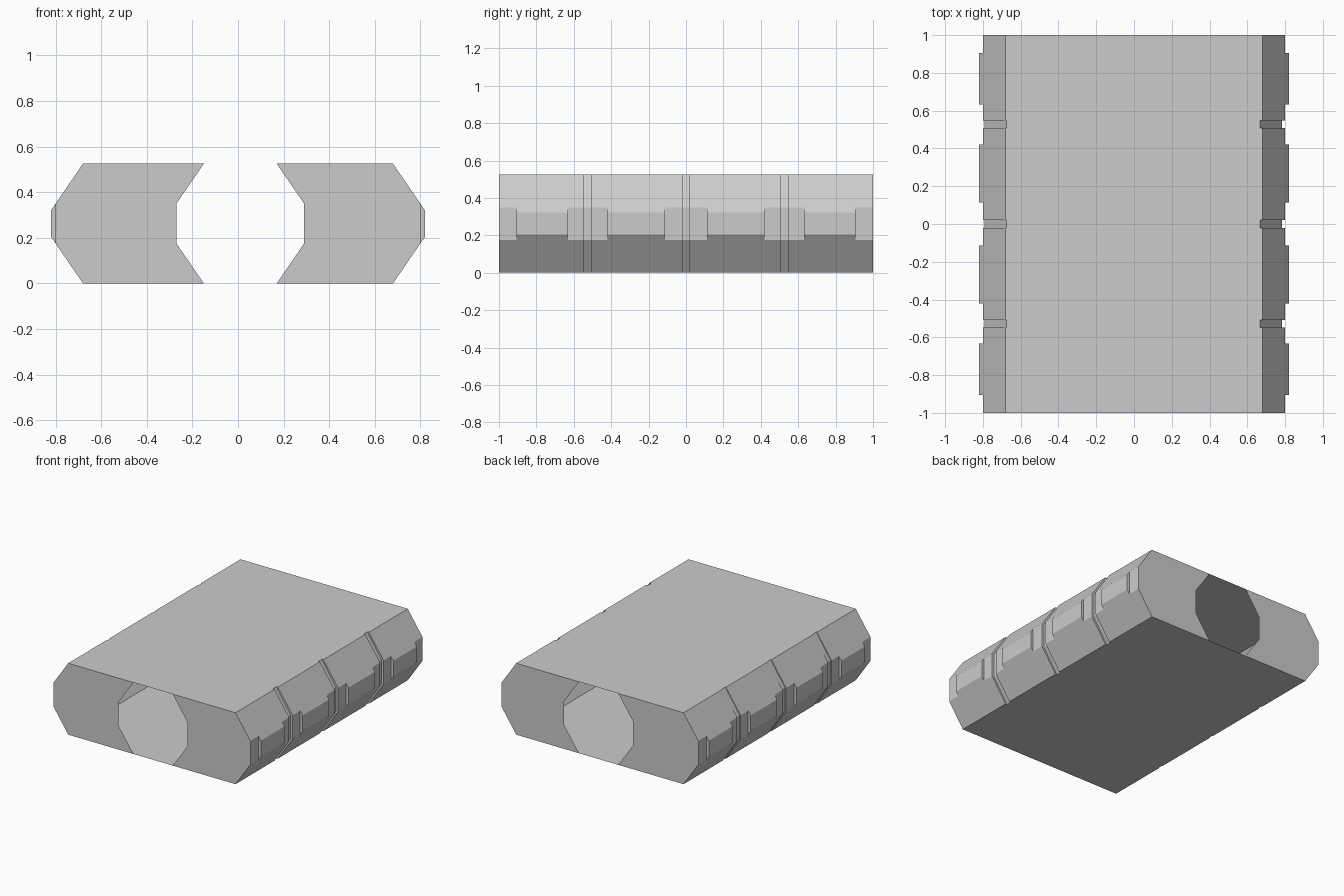
import bpy, bmesh

if "Cube" in bpy.data.objects:
    bpy.data.objects.remove(bpy.data.objects["Cube"])

H, Z1 = 0.525, 0.175          # overall height, height where the lower slope ends
SLOPE = Z1 / 0.12             # rise of the sloped sides per unit of x


def profile(half_flat, half_wide, z_low, shift=0.0):
    """Closed eight-sided cross-section in x/z, counter-clockwise from the front."""
    right = [(half_flat, 0), (half_wide, z_low), (half_wide, H - z_low), (half_flat, H)]
    left = [(-x, z) for x, z in reversed(right)]
    return [(x + shift, z) for x, z in right + left]


BASE = profile(0.68, 0.80, Z1)
PANEL = profile(0.68, 0.82, Z1 + 0.02 * SLOPE)      # slopes run on to a raised panel
GROOVE = profile(0.671, 0.787, Z1, -0.004)


def add_object(name, bm):
    bmesh.ops.remove_doubles(bm, verts=bm.verts, dist=1e-5)
    mesh = bpy.data.meshes.new(name)
    bm.to_mesh(mesh)
    bm.free()
    bpy.context.collection.objects.link(bpy.data.objects.new(name, mesh))


def add_face(bm, points):
    face = bm.faces.new([bm.verts.new(p) for p in points])
    face.normal_update()
    if face.calc_area() < 1e-6:                     # no step here
        bmesh.ops.delete(bm, geom=[face], context='FACES')


# Hollow shell: sections along y, with steps where the profile changes
features = [(-0.905, -0.632, PANEL), (-0.548, -0.508, GROOVE), (-0.42, -0.113, PANEL),
            (-0.02, 0.02, GROOVE), (0.113, 0.42, PANEL), (0.508, 0.548, GROOVE),
            (0.632, 0.905, PANEL)]
rings = [(-1.0, BASE)]
for y0, y1, shape in features:
    rings += [(y0, BASE), (y0, shape), (y1, shape), (y1, BASE)]
rings.append((1.0, BASE))

bm = bmesh.new()
for (ya, a), (yb, b) in zip(rings, rings[1:]):
    for i in range(8):
        j = (i + 1) % 8
        add_face(bm, [(a[j][0], ya, a[j][1]), (a[i][0], ya, a[i][1]),
                      (b[i][0], yb, b[i][1]), (b[j][0], yb, b[j][1])][::-1])
bmesh.ops.recalc_face_normals(bm, faces=bm.faces)
add_object("shell", bm)

# End plates: the octagonal opening leaves three quads on each side
for name, y in (("front_plate", -1.0), ("back_plate", 1.0)):
    bm = bmesh.new()
    for s in (-1, 1):
        outer = [(s * x, z) for x, z in BASE[:4]]
        inner = [(s * x + 0.01, z) for x, z in ((0.16, 0), (0.28, Z1), (0.28, H - Z1), (0.16, H))]
        for i in range(3):
            quad = [inner[i], outer[i], outer[i + 1], inner[i + 1]]
            if s * y > 0:                           # keep normals facing outward
                quad.reverse()
            add_face(bm, [(x, y, z) for x, z in quad])
    add_object(name, bm)
